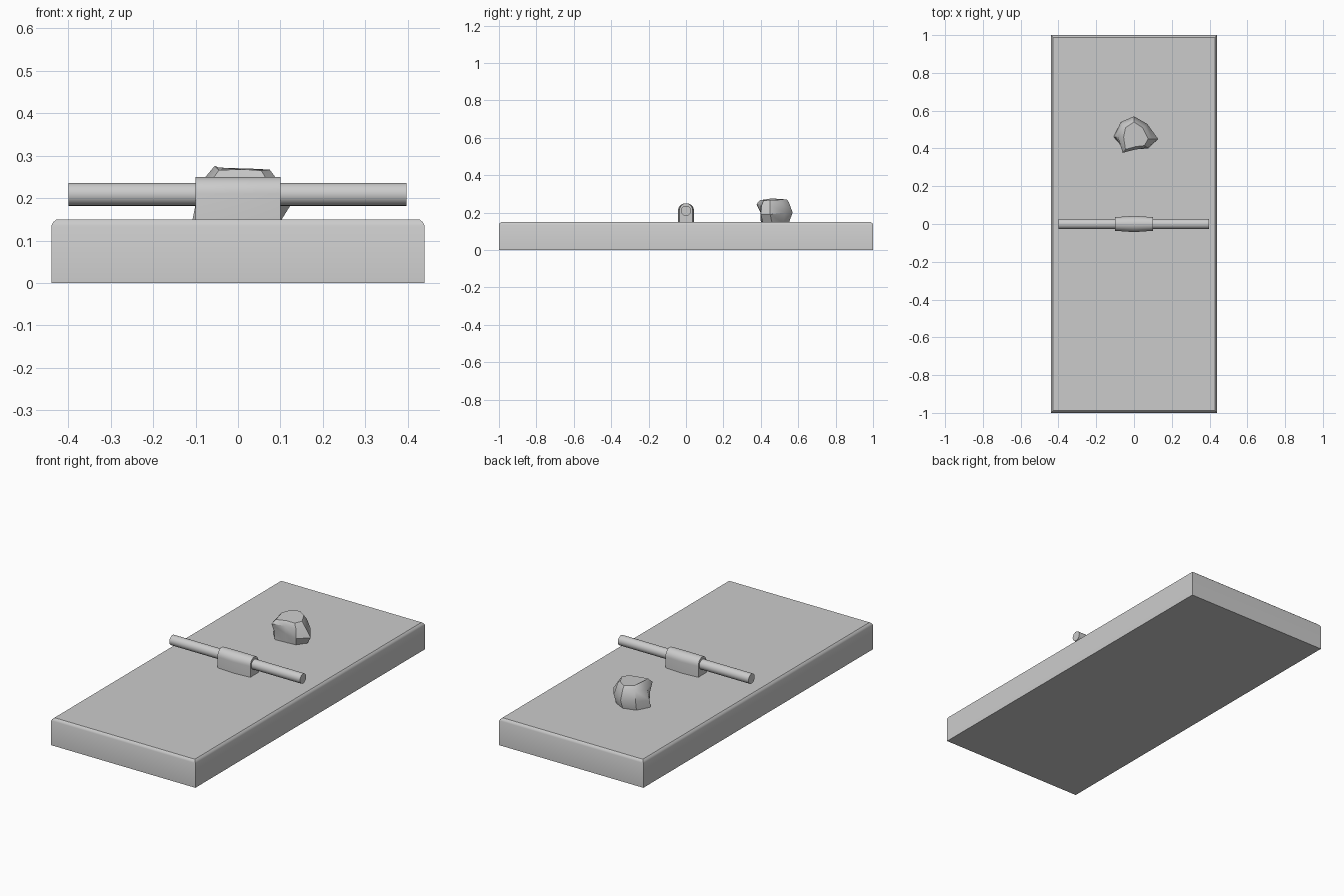
import bpy, bmesh, math

if "Cube" in bpy.data.objects:
    bpy.data.objects.remove(bpy.data.objects["Cube"])


def loft(name, rings, angle=30):
    """Closed skin through equal-sized rings of points, capped at both ends."""
    bm = bmesh.new()
    loops = [[bm.verts.new(p) for p in ring] for ring in rings]
    n = len(loops[0])
    for a, b in zip(loops, loops[1:]):
        for i in range(n):
            j = (i + 1) % n
            bm.faces.new((a[i], a[j], b[j], b[i]))
    bm.faces.new(loops[0])
    bm.faces.new(loops[-1])
    bmesh.ops.recalc_face_normals(bm, faces=bm.faces)
    mesh = bpy.data.meshes.new(name)
    bm.to_mesh(mesh)
    bm.free()
    obj = bpy.data.objects.new(name, mesh)
    bpy.context.collection.objects.link(obj)
    smooth(obj, angle)
    return obj


def smooth(obj, angle):
    bpy.ops.object.select_all(action='DESELECT')
    obj.select_set(True)
    bpy.context.view_layer.objects.active = obj
    bpy.ops.object.shade_smooth_by_angle(angle=math.radians(angle))


# Wooden slab with softened upper edges
def slab_ring(inset, z):
    x, y = 0.44 - inset, 1.0 - inset
    return [(-x, -y, z), (x, -y, z), (x, y, z), (-x, y, z)]


loft("base_board", [slab_ring(0, 0), slab_ring(0, 0.135),
                    slab_ring(0.004, 0.143), slab_ring(0.012, 0.15)])

# Crossbar
bpy.ops.mesh.primitive_cylinder_add(vertices=24, radius=0.027, depth=0.797,
                                    location=(-0.0015, 0, 0.209),
                                    rotation=(0, math.pi / 2, 0))
bar = bpy.context.object
bar.name = "crossbar"
smooth(bar, 30)


# Arched clamp over the crossbar, slightly wider in the middle
def arch_ring(x, r):
    arc = [(x, r * math.cos(math.pi * i / 14),
            0.21 + 0.04 * math.sin(math.pi * i / 14)) for i in range(15)]
    return [(x, r, 0.145)] + arc + [(x, -r, 0.145)]


loft("bar_clamp", [arch_ring(-0.1, 0.036), arch_ring(0, 0.043),
                   arch_ring(0.1, 0.036)])

# Irregular bait lump: outline rings from bottom to top
bait = [
    [(-.108, .46, .145), (-.07, .53, .145), (0, .55, .145), (.06, .52, .145),
     (.10, .46, .145), (.065, .41, .145), (.01, .405, .145), (-.055, .40, .145)],
    [(-.10, .46, .185), (-.07, .54, .20), (0, .57, .20), (.07, .53, .20),
     (.128, .45, .19), (.075, .40, .19), (.01, .40, .20), (-.06, .398, .20)],
    [(-.085, .46, .24), (-.06, .525, .25), (0, .55, .255), (.06, .515, .25),
     (.095, .45, .24), (.07, .405, .24), (.01, .395, .245), (-.06, .377, .245)],
    [(-.055, .46, .276), (-.045, .51, .272), (0, .54, .27), (.045, .51, .269),
     (.075, .45, .267), (.055, .415, .265), (.01, .41, .268), (-.045, .395, .266)],
]
loft("bait_lump", bait, 40)
